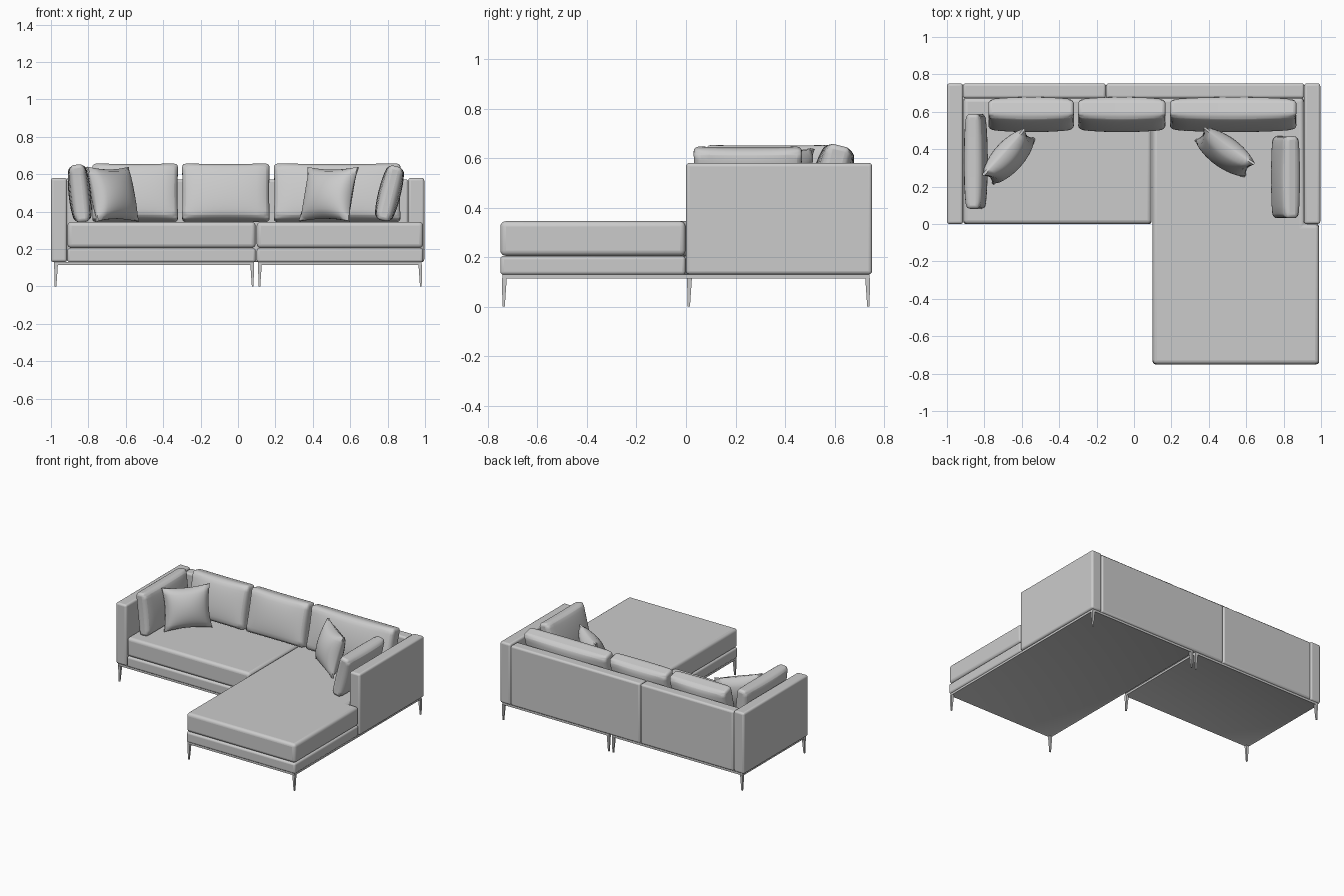
import bpy, bmesh, math
from mathutils import Matrix, Vector

cube = bpy.data.objects.get("Cube")
if cube:
    bpy.data.objects.remove(cube, do_unlink=True)

fabric = bpy.data.materials.new("grey fabric")
fabric.use_nodes = True
GREY = (0.6, 0.6, 0.6, 1)
fabric.diffuse_color = GREY
fabric.node_tree.nodes["Principled BSDF"].inputs["Base Color"].default_value = GREY


def finish(name, bm, bevel=0, segments=4):
    """Turn a bmesh into a named, softly shaded object."""
    bmesh.ops.recalc_face_normals(bm, faces=bm.faces)
    mesh = bpy.data.meshes.new(name)
    bm.to_mesh(mesh)
    bm.free()
    mesh.materials.append(fabric)
    obj = bpy.data.objects.new(name, mesh)
    bpy.context.collection.objects.link(obj)
    if bevel:
        mod = obj.modifiers.new("soft edges", 'BEVEL')
        mod.width, mod.segments, mod.limit_method = bevel, segments, 'ANGLE'
    bpy.ops.object.select_all(action='DESELECT')
    obj.select_set(True)
    bpy.context.view_layer.objects.active = obj
    bpy.ops.object.shade_smooth_by_angle(angle=math.radians(40))
    return obj


def prism(name, outline, z0, z1, bevel=0, recess=0):
    """Extrude a plan outline upward, optionally recessing its underside."""
    bm = bmesh.new()
    base = bm.faces.new([bm.verts.new((x, y, z0)) for x, y in outline])
    top = bmesh.ops.extrude_face_region(bm, geom=[base], use_keep_orig=True)
    verts = [g for g in top["geom"] if isinstance(g, bmesh.types.BMVert)]
    bmesh.ops.translate(bm, verts=verts, vec=(0, 0, z1 - z0))
    if recess:
        bmesh.ops.recalc_face_normals(bm, faces=bm.faces)
        bmesh.ops.inset_region(bm, faces=[base], thickness=0.02)
        bmesh.ops.translate(bm, verts=base.verts, vec=(0, 0, recess))
    return finish(name, bm, bevel)


def rect(x0, x1, y0, y1):
    return [(x0, y0), (x1, y0), (x1, y1), (x0, y1)]


def pillow(name, centre, width, height, edge, bulge, pinch, turn, lean, bevel):
    """Puffed cushion standing upright, turned about z after leaning back."""
    bm = bmesh.new()
    bmesh.ops.create_cube(bm, size=2)
    across = [e for e in bm.edges
              if abs((e.verts[0].co - e.verts[1].co).y) < 0.1]
    bmesh.ops.subdivide_edges(bm, edges=across, cuts=13, use_grid_fill=True)
    for v in bm.verts:
        u, s, w = v.co.x, v.co.y, v.co.z
        puff = max(0, (1 - u * u) * (1 - w * w)) ** 0.5
        v.co = Vector((u * width / 2 * (1 - pinch * (1 - w * w)),
                       s * (edge + bulge * puff),
                       w * height / 2 * (1 - pinch * (1 - u * u))))
    turned = Matrix.Rotation(math.radians(turn), 4, 'Z')
    leaned = Matrix.Rotation(math.radians(-lean), 4, 'X')
    bm.transform(Matrix.Translation(centre) @ turned @ leaned)
    return finish(name, bm, bevel, 3)


# Plan outlines of the two modules; the chaise is notched around its arm
sofa_plan = rect(-0.912, 0.094, 0.0, 0.675)
chaise_plan = [(0.1, -0.75), (0.99, -0.75), (0.99, -0.002),
               (0.908, -0.002), (0.908, 0.675), (0.1, 0.675)]

# Upholstered bases and seat cushions
for side, plan in (("sofa", sofa_plan), ("chaise", chaise_plan)):
    prism(side + "_base", plan, 0.128, 0.205, 0.014)
    prism(side + "_seat_cushion", plan, 0.205, 0.345, 0.022)

# Arms and back panels
prism("right_arm", rect(-1, -0.914, 0, 0.752), 0.13, 0.58, 0.014)
prism("left_arm", rect(0.91, 0.996, 0, 0.752), 0.13, 0.58, 0.014)
prism("back_panel_sofa", rect(-0.914, -0.151, 0.672, 0.752), 0.13, 0.572, 0.014)
prism("back_panel_chaise", rect(-0.149, 0.91, 0.672, 0.752), 0.13, 0.572, 0.014)

# Underframes with recessed undersides
prism("sofa_frame", rect(-0.985, 0.085, 0.008, 0.742), 0.114, 0.13, 0, 0.006)
prism("chaise_frame", rect(0.108, 0.982, -0.742, 0.742), 0.114, 0.13, 0, 0.006)


# Tapered legs, straight on the outer corner
def leg(name, x, y, dx, dy):
    bm = bmesh.new()
    bmesh.ops.create_cube(bm, size=1)
    for v in bm.verts:
        size = 0.02 if v.co.z > 0 else 0.009
        drift = 0 if v.co.z > 0 else 0.003
        v.co = Vector((x + dx * (drift + (v.co.x + 0.5) * size),
                       y + dy * (drift + (v.co.y + 0.5) * size),
                       (v.co.z + 0.5) * 0.116))
    finish(name, bm)


for module, x0, x1, y0 in (("sofa", -0.983, 0.086, 0.004),
                           ("chaise", 0.107, 0.985, -0.744)):
    for x, dx, side in ((x0, 1, "right"), (x1, -1, "left")):
        for y, dy, end in ((y0, 1, "front"), (0.744, -1, "back")):
            leg(f"{module}_{end}_{side}_leg", x, y, dx, dy)

# Back cushions leaning on the back panels
for name, x, width in (("right", -0.55, 0.46), ("middle", -0.065, 0.47),
                       ("left", 0.53, 0.68)):
    pillow(name + "_back_cushion", (x, 0.585, 0.5), width, 0.31,
           0.045, 0.035, 0.015, 0, 14, 0.02)

# Side cushions leaning on the arms
pillow("right_side_cushion", (-0.846, 0.335, 0.497), 0.51, 0.31,
       0.035, 0.025, 0.015, 90, 6, 0.02)
pillow("left_side_cushion", (0.81, 0.25, 0.497), 0.44, 0.3,
       0.035, 0.025, 0.015, -90, 14, 0.02)

# Scatter pillows with pinched corners
pillow("right_scatter_pillow", (-0.67, 0.36, 0.493), 0.33, 0.3,
       0.006, 0.072, 0.1, 48, 14, 0)
pillow("left_scatter_pillow", (0.485, 0.385, 0.493), 0.33, 0.3,
       0.006, 0.072, 0.1, -36, 16, 0)
